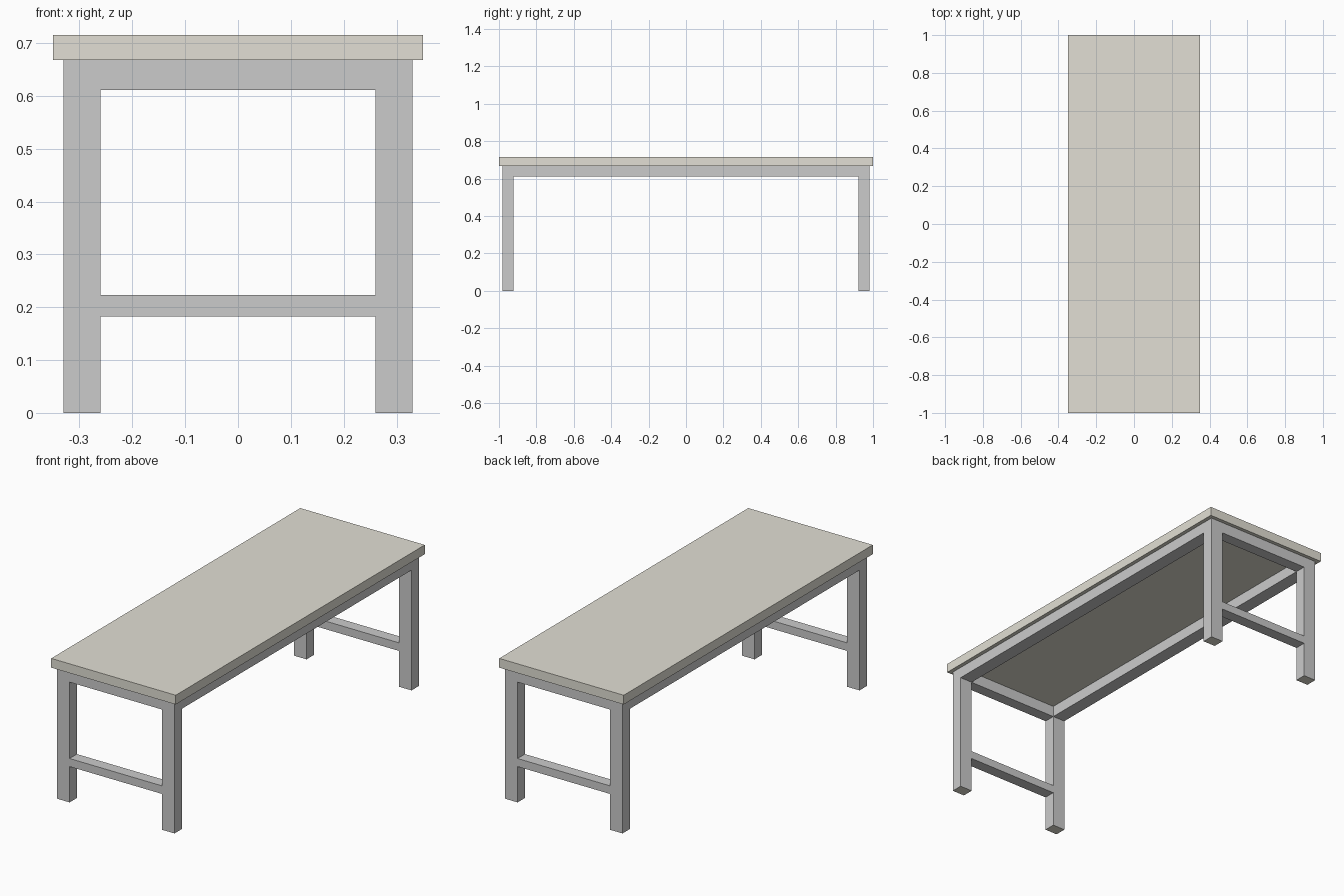
import bpy, bmesh
from mathutils import Vector

if "Cube" in bpy.data.objects:
    bpy.data.objects.remove(bpy.data.objects["Cube"])


def material(name, color):
    m = bpy.data.materials.new(name)
    m.diffuse_color = color
    m.use_nodes = True
    m.node_tree.nodes["Principled BSDF"].inputs["Base Color"].default_value = m.diffuse_color
    return m


WOOD = material("wood", (0.76, 0.74, 0.66, 1))
GREY = material("grey", (0.8, 0.8, 0.8, 1))

TOP_X, TOP_Y, TOP_Z = 0.35, 1.0, 0.715
FRAME_Z = 0.668                # underside of the top
OUT_X, OUT_Y = 0.33, 0.981     # outer faces of the frame
IN_X, IN_Y = 0.26, 0.922       # inner faces of the frame
RAIL_Z = 0.611


def box(name, lo, hi, mats=(), wood_bottom=False):
    """Axis-aligned box between two corners."""
    lo, hi = Vector(lo), Vector(hi)
    bm = bmesh.new()
    bmesh.ops.create_cube(bm, size=1)
    bmesh.ops.scale(bm, vec=hi - lo, verts=bm.verts)
    bmesh.ops.translate(bm, vec=(lo + hi) / 2, verts=bm.verts)
    bm.normal_update()
    if wood_bottom:
        for f in bm.faces:
            if f.normal.z < -0.5:
                f.material_index = 1
    mesh = bpy.data.meshes.new(name)
    bm.to_mesh(mesh)
    bm.free()
    for m in mats:
        mesh.materials.append(m)
    obj = bpy.data.objects.new(name, mesh)
    bpy.context.collection.objects.link(obj)
    return obj


def span(a, b, sign):
    """Ordered interval, mirrored when sign is -1."""
    return sorted((a * sign, b * sign))


# Table top
box("table_top", (-TOP_X, -TOP_Y, FRAME_Z), (TOP_X, TOP_Y, TOP_Z), [WOOD])

# Legs with wood-coloured undersides
for sx, side in ((-1, "left"), (1, "right")):
    x0, x1 = span(IN_X, OUT_X, sx)
    for sy, end in ((-1, "front"), (1, "back")):
        y0, y1 = span(IN_Y, OUT_Y, sy)
        box(f"{end}_{side}_leg", (x0, y0, 0), (x1, y1, FRAME_Z),
            [GREY, WOOD], wood_bottom=True)
    # Long rails under the top
    box(f"{side}_long_rail", (x0, -IN_Y, RAIL_Z), (x1, IN_Y, FRAME_Z))

# End rails and low stretchers
for sy, end in ((-1, "front"), (1, "back")):
    y0, y1 = span(IN_Y, OUT_Y, sy)
    box(f"{end}_end_rail", (-IN_X, y0, RAIL_Z), (IN_X, y1, FRAME_Z))
    box(f"{end}_stretcher", (-IN_X, y0, 0.182), (IN_X, y1, 0.223))
